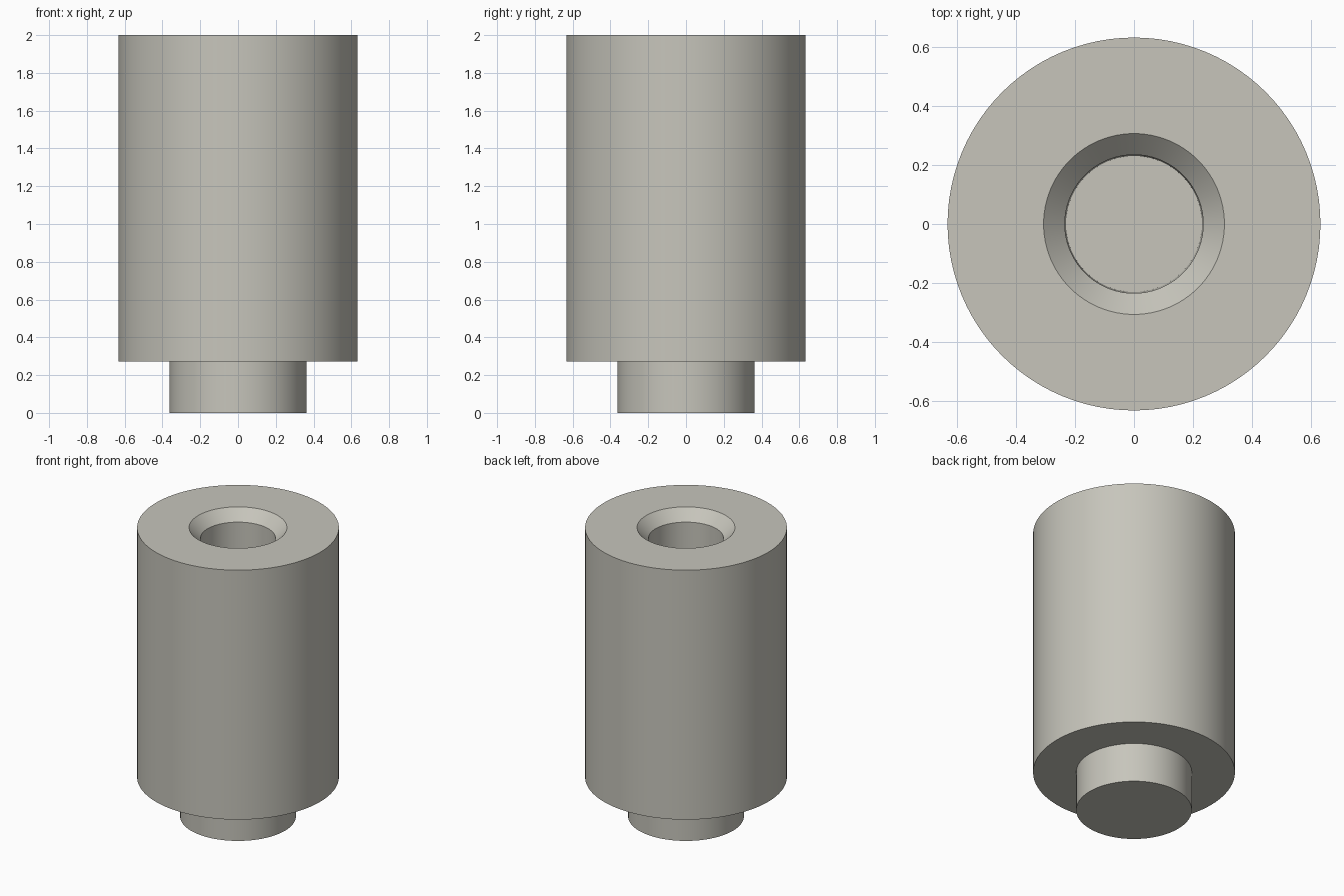
import bpy
import bmesh
import math

cube = bpy.data.objects.get("Cube")
if cube:
    bpy.data.objects.remove(cube, do_unlink=True)

SEGMENTS = 96
BODY_R, STUD_R = 0.633, 0.363
RIM_R, HOLE_R, FLOOR_R = 0.307, 0.235, 0.231
TOP, SHOULDER, HOLE_FLOOR = 2.0, 0.273, 1.06

# Single warm grey metal
metal = bpy.data.materials.new("warm grey metal")
metal.use_nodes = True
colour = (0.57, 0.56, 0.50, 1.0)
metal.diffuse_color = colour
metal.node_tree.nodes["Principled BSDF"].inputs["Base Color"].default_value = colour


def lathe(name, profile):
    """Spin an (r, z) profile around the z axis."""
    bm = bmesh.new()
    verts = [bm.verts.new((r, 0, z)) for r, z in profile]
    edges = [bm.edges.new(pair) for pair in zip(verts, verts[1:])]
    bmesh.ops.spin(bm, geom=verts + edges, cent=(0, 0, 0), axis=(0, 0, 1),
                   angle=math.tau, steps=SEGMENTS, use_duplicate=False)
    bmesh.ops.remove_doubles(bm, verts=bm.verts, dist=0.0005)
    bmesh.ops.recalc_face_normals(bm, faces=bm.faces)
    # Make sure the outer wall faces away from the axis
    wall = max(bm.faces, key=lambda f: f.calc_center_median().xy.length)
    if wall.normal.xy.dot(wall.calc_center_median().xy) < 0:
        bmesh.ops.reverse_faces(bm, faces=bm.faces)
    mesh = bpy.data.meshes.new(name)
    bm.to_mesh(mesh)
    bm.free()
    mesh.materials.append(metal)
    obj = bpy.data.objects.new(name, mesh)
    bpy.context.collection.objects.link(obj)
    bpy.ops.object.select_all(action="DESELECT")
    obj.select_set(True)
    bpy.context.view_layer.objects.active = obj
    bpy.ops.object.shade_smooth_by_angle(angle=math.radians(30))
    return obj


# Cylinder body with a countersunk blind hole in the top
lathe("body", [
    (STUD_R, SHOULDER), (BODY_R, SHOULDER), (BODY_R, TOP), (RIM_R, TOP),
    (HOLE_R, TOP - (RIM_R - HOLE_R)), (FLOOR_R, HOLE_FLOOR), (0, HOLE_FLOOR),
])

# Short locating stud underneath
lathe("bottom_stud", [(0, 0), (STUD_R, 0), (STUD_R, SHOULDER)])
